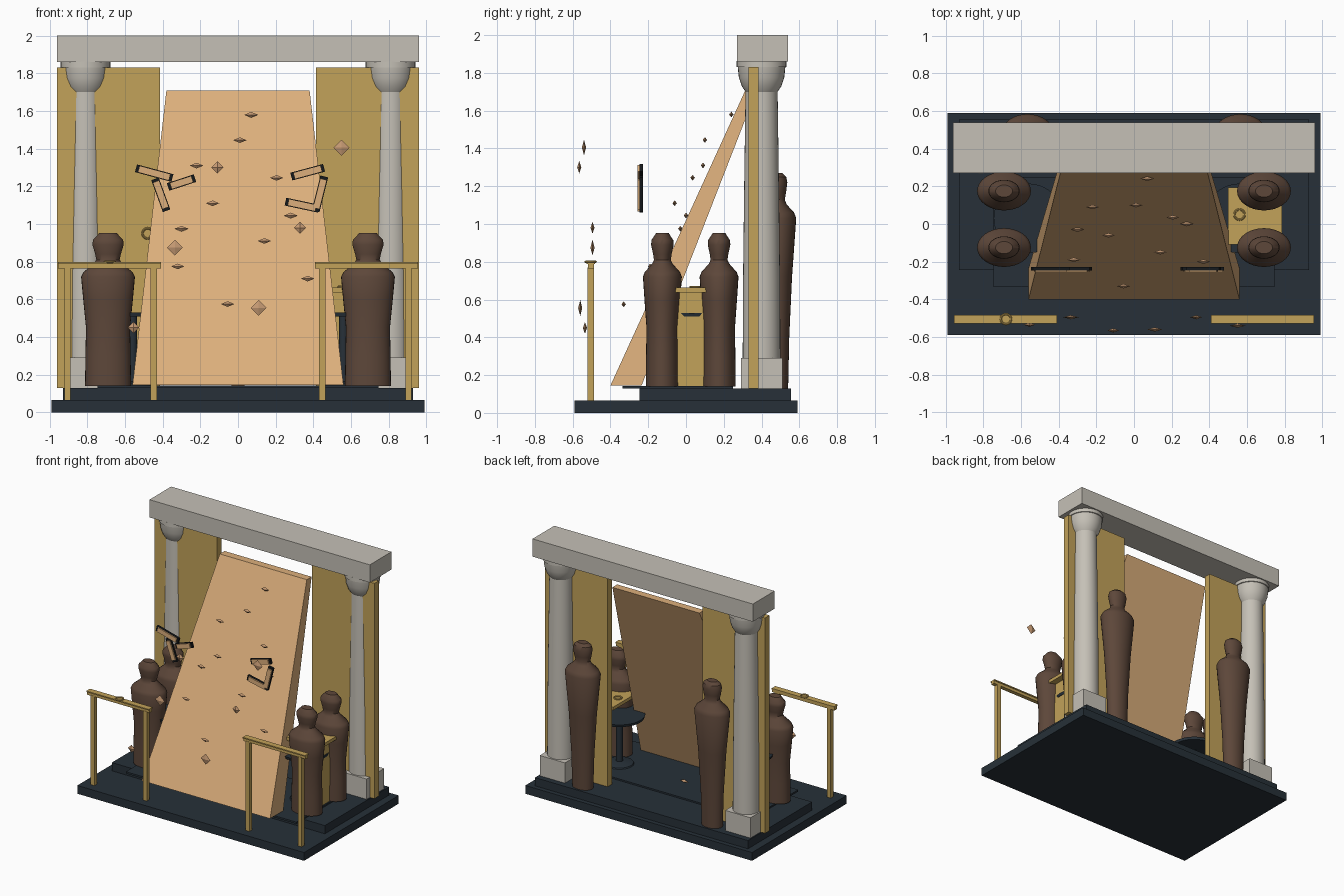
import bpy, bmesh, math
from mathutils import Matrix

if "Cube" in bpy.data.objects:
    bpy.data.objects.remove(bpy.data.objects["Cube"])


def material(name, r, g, b):
    m = bpy.data.materials.new(name)
    m.use_nodes = True
    m.diffuse_color = (r, g, b, 1)
    bsdf = m.node_tree.nodes["Principled BSDF"]
    bsdf.inputs["Base Color"].default_value = (r, g, b, 1)
    bsdf.inputs["Roughness"].default_value = 0.8
    return m


SLATE = material("dark slate", .02, .03, .04)
BRASS = material("brass", .54, .36, .1)
STONE = material("pale stone", .56, .53, .47)
TAN = material("tan", .72, .43, .2)
COPPER = material("copper", .56, .32, .17)
BROWN = material("dark brown", .11, .063, .042)
BLACK = material("black", .008, .01, .012)


def finish(name, bm, mat, smooth=False):
    bmesh.ops.recalc_face_normals(bm, faces=bm.faces)
    mesh = bpy.data.meshes.new(name)
    bm.to_mesh(mesh)
    bm.free()
    mesh.materials.append(mat)
    ob = bpy.data.objects.new(name, mesh)
    bpy.context.collection.objects.link(ob)
    if smooth:
        bpy.ops.object.select_all(action="DESELECT")
        ob.select_set(True)
        bpy.context.view_layer.objects.active = ob
        bpy.ops.object.shade_smooth_by_angle(angle=math.radians(35))
    return ob


def box(name, xs, ys, zs, mat):
    """Box given by its limits on each axis."""
    bm = bmesh.new()
    bmesh.ops.create_cube(bm, size=1)
    for v in bm.verts:
        for i, (lo, hi) in enumerate((xs, ys, zs)):
            v.co[i] = lo if v.co[i] < 0 else hi
    return finish(name, bm, mat)


def lathe(name, x, y, profile, mat, depth=1, sides=32):
    """Turn a (radius, height) profile, squeezed front to back by depth."""
    bm = bmesh.new()
    rings = []
    for r, z in profile:
        rings.append([bm.verts.new((x + r * math.cos(a), y + depth * r * math.sin(a), z))
                      for a in (math.tau * i / sides for i in range(sides))])
    for low, high in zip(rings, rings[1:]):
        for i in range(sides):
            j = (i + 1) % sides
            bm.faces.new((low[i], low[j], high[j], high[i]))
    bm.faces.new(rings[0])
    bm.faces.new(rings[-1])
    return finish(name, bm, mat, True)


def ring(name, loc, mat, upright=False):
    bpy.ops.mesh.primitive_torus_add(location=loc, major_radius=.027, minor_radius=.006,
                                     major_segments=24, minor_segments=8,
                                     rotation=(math.pi / 2 if upright else 0, 0, 0))
    ob = bpy.context.object
    ob.name = name
    ob.data.materials.append(mat)
    bpy.ops.object.shade_smooth_by_angle()


def shard(name, loc, size):
    bm = bmesh.new()
    bmesh.ops.create_uvsphere(bm, u_segments=4, v_segments=2, radius=1)
    bmesh.ops.scale(bm, vec=size, verts=bm.verts)
    bmesh.ops.translate(bm, vec=loc, verts=bm.verts)
    finish(name, bm, COPPER)


# stepped platform
box("platform_base", (-.99, .99), (-.59, .59), (0, .065), SLATE)
box("platform_step", (-.93, .93), (-.245, .555), (.065, .13), SLATE)
box("platform_mat", (-.745, .745), (-.335, .25), (.128, .142), SLATE)

# lintel resting on the columns
box("lintel", (-.962, .962), (.27, .54), (1.86, 2), STONE)

COLUMN = [(.1, .28), (.098, .7), (.092, 1.2), (.085, 1.7)]
CAPITAL = [(.085, 1.7), (.105, 1.73), (.12, 1.775), (.126, 1.83), (.132, 1.832), (.132, 1.862)]
FIGURE = [(.122, .14), (.12, .3), (.117, .45), (.132, .6), (.143, .72), (.13, .745),
          (.075, .79), (.062, .81), (.068, .84), (.083, .89), (.08, .915), (.045, .953)]
TALL = [(.082, .13), (.09, .4), (.11, .72), (.14, 1.03), (.125, 1.06), (.07, 1.105),
        (.058, 1.13), (.068, 1.17), (.076, 1.22), (.068, 1.25), (.04, 1.27)]

for side, s in (("right", -1), ("left", 1)):
    def span(a, b):
        return tuple(sorted((s * a, s * b)))

    # columns and tall panels
    box(side + "_column_plinth", span(.7, .92), (.29, .51), (.13, .29), STONE)
    lathe(side + "_column_shaft", s * .81, .4, COLUMN, STONE)
    lathe(side + "_column_capital", s * .81, .4, CAPITAL, STONE)
    box(side + "_door_panel", span(.415, .96), (.33, .385), (.13, 1.83), BRASS)

    # standing figures
    lathe(side + "_front_figure", s * .69, -.125, FIGURE, BROWN, .72)
    lathe(side + "_rear_figure", s * .69, .175, FIGURE, BROWN, .72)
    lathe(side + "_back_tall_figure", s * .565, .48, TALL, BROWN, .74)

    # front railing
    box(side + "_rail", span(.41, .955), (-.52, -.488), (.765, .79), BRASS)
    box(side + "_rail_cap", span(.41, .955), (-.528, -.482), (.788, .797), BRASS)
    for end, x in (("inner", .448), ("outer", .905)):
        box(f"{side}_{end}_rail_post", span(x - .017, x + .017), (-.522, -.488),
            (.06, .77), BRASS)

    # round pedestal table
    lathe(side + "_table_foot", s * .56, .03, [(.11, .135), (.1, .15), (.03, .165)], SLATE)
    lathe(side + "_table_post", s * .56, .03, [(.025, .14), (.025, .52)], SLATE)
    lathe(side + "_table_disc", s * .56, .03, [(.18, .51), (.185, .53)], SLATE)

# square tray and its support beside the left table
box("tray_top", (.5, .785), (-.11, .195), (.637, .663), BRASS)
box("tray_support", (.7, .735), (-.06, .095), (.14, .64), BRASS)

# rings
ring("tray_ring", (.56, .05, .667), BRASS)
ring("rail_ring", (-.68, -.505, .8), BRASS)
ring("door_ring", (-.48, .325, .95), BRASS, True)

# leaning slab, narrower and thinner toward the top
bm = bmesh.new()
bmesh.ops.create_cube(bm, size=2)
for v in bm.verts:
    top, back = v.co.z > 0, v.co.y > 0
    v.co.x *= .38 if top else .56
    v.co.y = (.315 if top else -.4) + back * (.06 if top else .165)
    v.co.z = 1.71 if top else .145
finish("leaning_slab", bm, TAN)

# flat shards scattered over the slab
FLAT = [(.07, .24, 1.58), (.01, .1, 1.445), (-.22, .09, 1.31), (.205, .035, 1.245),
        (-.135, -.06, 1.11), (.28, 0, 1.045), (-.3, -.03, .975), (.14, -.15, .91),
        (-.32, -.19, .775), (.37, -.2, .71), (-.055, -.33, .575), (0, .02, .145)]
for i, loc in enumerate(FLAT):
    shard(f"flat_shard_{i}", loc, (.036, .012, .015))

# upright shards floating in front
UPRIGHT = [(.55, -.54, 1.405, .042), (-.11, -.565, 1.3, .033), (.33, -.495, .98, .032),
           (-.335, -.495, .875, .042), (.11, -.56, .555, .042), (-.555, -.535, .45, .031)]
for i, (x, y, z, r) in enumerate(UPRIGHT):
    shard(f"upright_shard_{i}", (x, y, z), (r, .011, r))

# broken bars: a tan face on a slightly longer black backing
BARS = [(-.445, 1.27, -15, .2), (-.41, 1.155, -70, .18), (-.3, 1.22, 18, .15),
        (.37, 1.275, 15, .18), (.435, 1.16, 76, .19), (.34, 1.1, -12, .18)]
for i, (x, z, angle, length) in enumerate(BARS):
    place = Matrix.Translation((x, 0, z)) @ Matrix.Rotation(math.radians(-angle), 4, "Y")
    h = length / 2
    face = box(f"bar_face_{i}", (.015 - h, h - .015), (-.256, -.236), (-.018, .018), TAN)
    back = box(f"bar_backing_{i}", (-h, h), (-.246, -.228), (-.021, .021), BLACK)
    for ob in (face, back):
        ob.matrix_world = place
